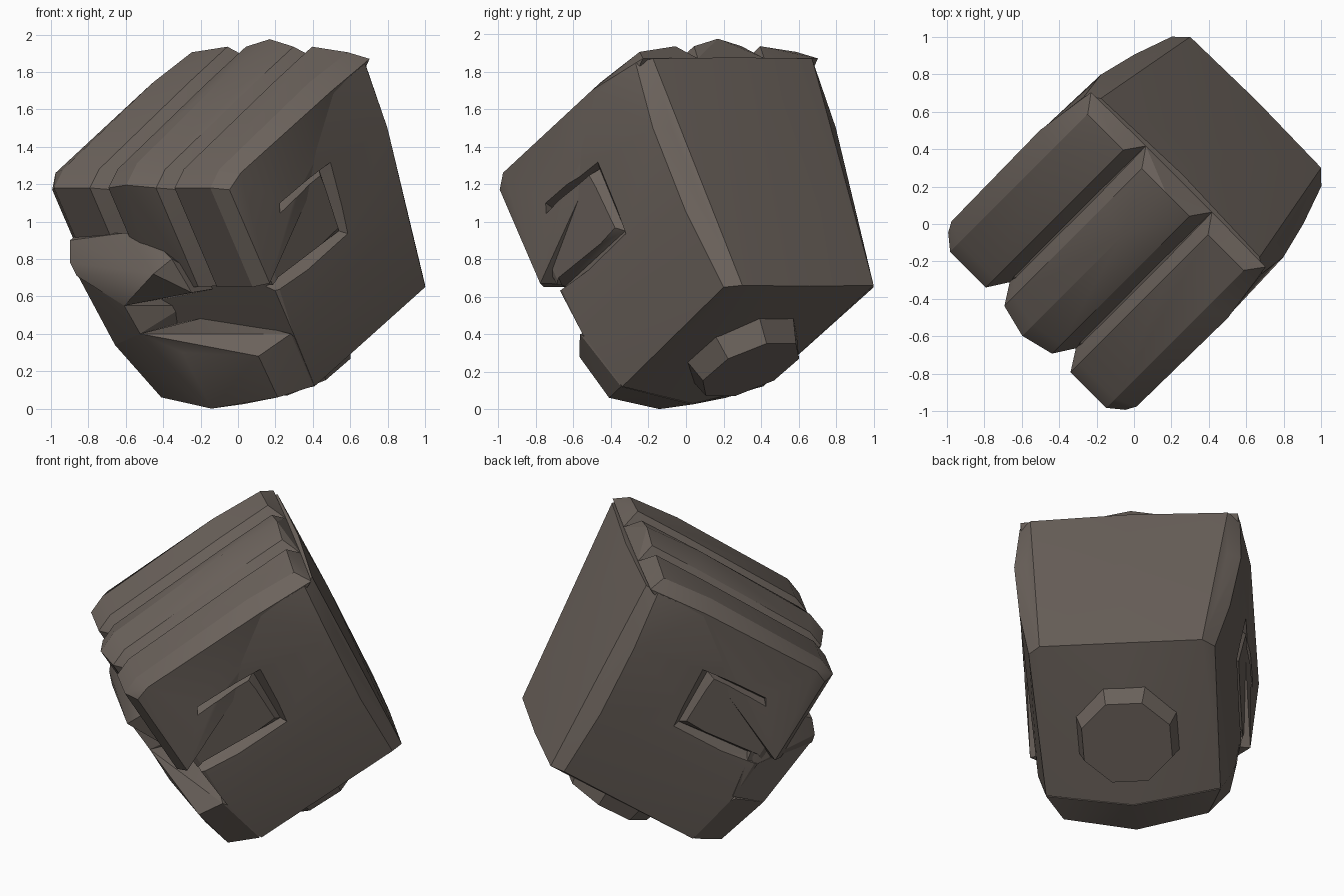
import bpy, bmesh, math
from mathutils import Vector, Matrix

if "Cube" in bpy.data.objects:
    bpy.data.objects.remove(bpy.data.objects["Cube"])

R = math.sqrt(0.5)
mat = bpy.data.materials.new("dark_stone")
mat.diffuse_color = (.15, .125, .108, 1)
mat.use_nodes = True
mat.node_tree.nodes["Principled BSDF"].inputs["Base Color"].default_value = mat.diffuse_color


def world(p, q, z):
    # p: backwards, q: sideways (right); the model is turned 45 degrees about z
    return Vector(((p + q) * R, (p - q) * R, z))


def finish(name, bm):
    bmesh.ops.recalc_face_normals(bm, faces=bm.faces[:])
    me = bpy.data.meshes.new(name)
    bm.to_mesh(me)
    bm.free()
    me.materials.append(mat)
    ob = bpy.data.objects.new(name, me)
    bpy.context.collection.objects.link(ob)
    return ob


def hull(name, pts):
    bm = bmesh.new()
    for p in pts:
        bm.verts.new(world(*p))
    bmesh.ops.convex_hull(bm, input=bm.verts[:])
    junk = [v for v in bm.verts if not v.link_faces]
    bmesh.ops.delete(bm, geom=junk, context='VERTS')
    bmesh.ops.dissolve_limit(bm, angle_limit=math.radians(2), verts=bm.verts[:], edges=bm.edges[:])
    return finish(name, bm)


def both(pts):
    return pts + [(p, -q, z) for p, q, z in pts if q]


parts = []

# palm block: back of the hand, sides and underside
palm = hull("palm", both([
    (-.69, .65, 1.16), (-.65, .69, 1.25), (0, .705, 1.69), (.29, .67, 1.845), (.35, .60, 1.87),
    (.44, .69, 1.50), (.64, .64, 1.05), (.85, .566, .65),
    (.50, .61, 1.50), (.71, .57, 1.05), (.92, .495, .66),
    (.37, 0, 1.875), (.56, 0, 1.50), (.76, 0, 1.05), (.93, 0, .655),
    (.05, .53, .12), (.05, 0, .03), (-.18, .60, .40)]))
parts.append(palm)

# three finger ridges wrapping over the top and front
TOP = [(-.48, .65), (-.80, 1.18), (-.73, 1.28), (-.05, 1.745), (.24, 1.935)]
BASE = [(-.43, .67), (-.735, 1.17), (-.68, 1.26), (0, 1.70), (.335, 1.87)]
INNER = [(-.30, .66), (-.69, 1.17), (-.64, 1.25), (0, 1.68), (.34, 1.87)]
OUTER_Q = [.67, .67, .70, .71, .66]


def outer_finger(name, s):
    pts = [(p, s * .32, z) for p, z in TOP]
    pts += [(p, s * .59, z - (.03 if p > 0 else 0)) for p, z in TOP]
    pts += [(p, s * .25, z) for p, z in INNER]
    pts += [(p, s * q, z) for (p, z), q in zip(BASE, OUTER_Q)]
    ob = hull(name, pts)
    parts.append(ob)
    return ob


fingers = {1: outer_finger("finger_right", 1), -1: outer_finger("finger_left", -1)}

mid = both([(p, .18, z) for p, z in TOP] + [(p, .25, z) for p, z in INNER])
mid += [(-.845, 0, 1.195), (-.765, 0, 1.31), (-.09, 0, 1.785), (.24, 0, 1.975)]
parts.append(hull("finger_middle", mid))


# curled-finger grooves cut into both sides
def groove(s):
    outer = [(-.37, 1.10), (.03, 1.33), (.225, .92), (-.40, .59)]
    inner = [(-.37, 1.04), (-.07, 1.23), (.08, .98), (-.33, .70)]
    depth = [(.69, .63), (.70, .63), (.675, .61), (.63, .56)]
    bm = bmesh.new()
    rings = []
    for o, i, (qs, qc) in zip(outer, inner, depth):
        c = ((o[0] + i[0]) / 2, (o[1] + i[1]) / 2)
        ring = [bm.verts.new(world(c[0], s * qc, c[1]))]
        for e in (o, i):
            ring.append(bm.verts.new(world(2 * e[0] - c[0], s * (2 * qs - qc), 2 * e[1] - c[1])))
        rings.append(ring)
    for a, b in zip(rings, rings[1:]):
        for k in range(3):
            n = (k + 1) % 3
            bm.faces.new((a[k], a[n], b[n], b[k]))
    bm.faces.new(rings[0])
    bm.faces.new(rings[-1])
    bmesh.ops.triangulate(bm, faces=bm.faces[:])
    return finish("groove_cutter", bm)


for s in (1, -1):
    cut = groove(s)
    cut.hide_render = True
    for ob in (palm, fingers[s]):
        mod = ob.modifiers.new("groove", 'BOOLEAN')
        mod.operation = 'DIFFERENCE'
        mod.solver = 'EXACT'
        mod.object = cut
        bpy.context.view_layer.objects.active = ob
        bpy.ops.object.modifier_apply(modifier=mod.name)
    bpy.data.objects.remove(cut)

# thumb folded over the left and middle fingers
parts.append(hull("thumb", [
    (-.58, -.62, .94), (-.67, -.60, .90), (-.69, -.58, .78), (-.68, -.54, .71),
    (-.64, -.21, .94), (-.60, 0, .87), (-.62, .12, .80), (-.69, .05, .72),
    (-.50, .15, .62), (-.60, -.26, .55), (-.30, -.62, .80), (-.25, .15, .65),
    (-.30, -.62, .62), (-.25, -.2, .6)]))

# base of the thumb joining it to the palm
parts.append(hull("thumb_base", [
    (-.67, -.54, .71), (-.60, -.26, .55), (-.50, -.24, .40), (-.38, -.55, .34),
    (-.18, -.61, .42), (-.20, -.30, .30), (-.20, -.20, .55), (-.30, -.63, .75)]))

# heel of the hand, a shelf below the fingers
parts.append(hull("palm_heel", both([
    (-.325, .48, .28), (-.14, .44, .06), (-.20, .60, .40), (.04, .53, .12), (0, .56, .30)]) + [
    (-.42, 0, .30), (-.20, 0, 0), (.05, 0, .025), (-.18, 0, .50), (-.50, -.24, .40),
    (-.38, -.55, .34)]))

# octagonal wrist stub on the sloping underside
bm = bmesh.new()
axis = world(.52, 0, -.85).normalized()
side = world(0, 1, 0)
rot = Matrix((side, axis.cross(side), axis)).transposed().to_4x4()
bmesh.ops.create_cone(bm, cap_ends=True, segments=8, radius1=.36, radius2=.29, depth=.22,
                      matrix=Matrix.Translation(world(.49, 0, .21) - axis * .11) @ rot
                      @ Matrix.Rotation(math.pi / 8, 4, 'Z'))
parts.append(finish("wrist", bm))

# smooth only the gentle curves
for ob in bpy.context.selected_objects:
    ob.select_set(False)
for ob in parts:
    ob.select_set(True)
bpy.context.view_layer.objects.active = parts[0]
bpy.ops.object.shade_smooth_by_angle(angle=math.radians(22))
